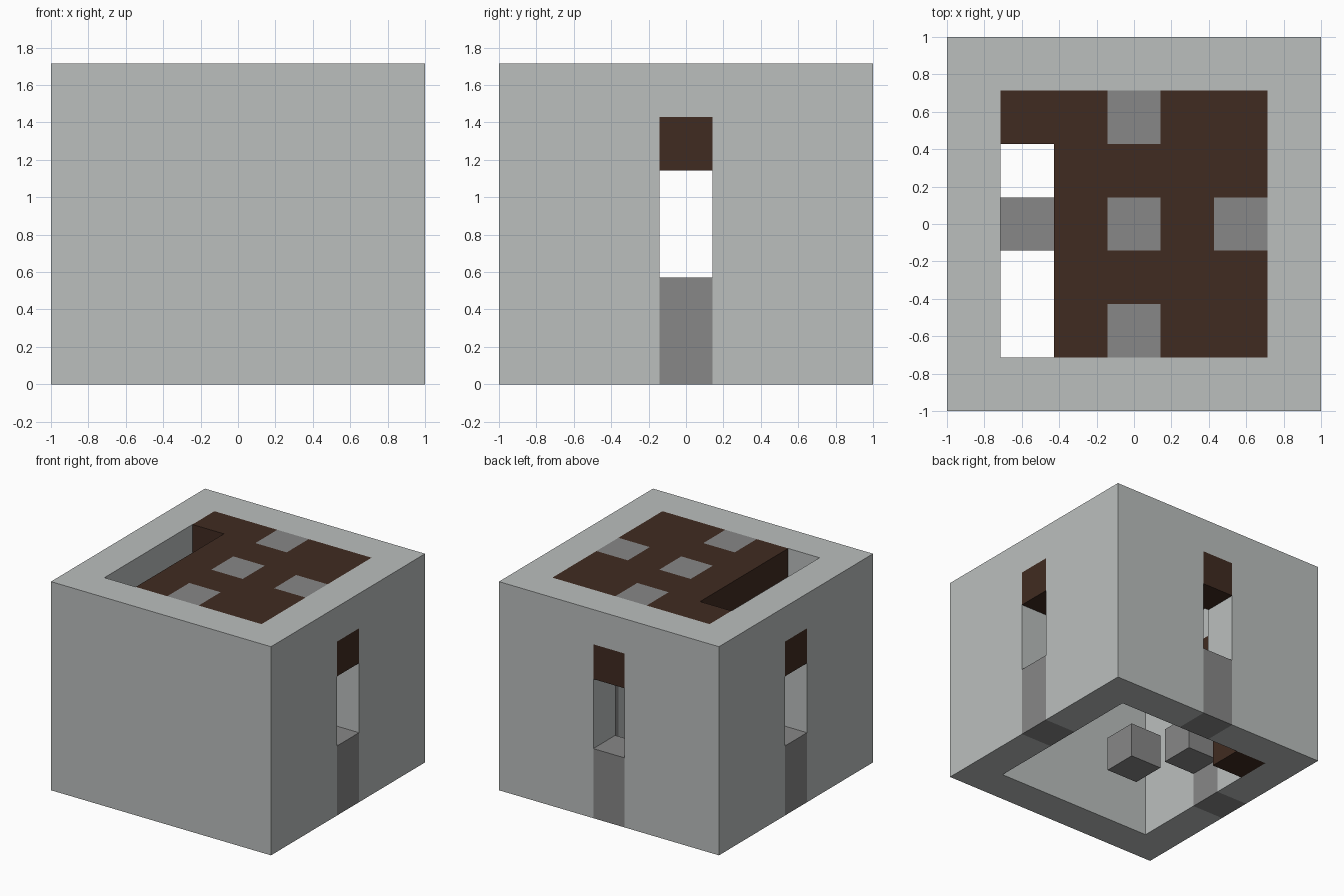
import bpy
import bmesh
from mathutils import Vector

if "Cube" in bpy.data.objects:
    bpy.data.objects.remove(bpy.data.objects["Cube"], do_unlink=True)

U = 2 / 7  # edge of one block


def material(name, color):
    mat = bpy.data.materials.new(name)
    mat.use_nodes = True
    rgba = (*color, 1)
    mat.diffuse_color = rgba
    mat.node_tree.nodes["Principled BSDF"].inputs["Base Color"].default_value = rgba
    return mat


PALE = material("pale_grey", (0.497, 0.521, 0.515))
GREY = material("stone_grey", (0.242, 0.242, 0.242))
BROWN = material("dark_brown", (0.051, 0.024, 0.015))


def add_object(name, bm, mats):
    mesh = bpy.data.meshes.new(name)
    bm.to_mesh(mesh)
    bm.free()
    for mat in mats:
        mesh.materials.append(mat)
    obj = bpy.data.objects.new(name, mesh)
    bpy.context.collection.objects.link(obj)
    return obj


def box(name, low, high, mat):
    """Box between two corners given in block units."""
    bm = bmesh.new()
    bmesh.ops.create_cube(bm, size=1)
    low, high = Vector(low), Vector(high)
    for v in bm.verts:
        for a in range(3):
            v.co[a] = (low[a] if v.co[a] < 0 else high[a]) * U
        v.co.x -= 1
        v.co.y -= 1
    return add_object(name, bm, [mat])


def block(name, cell, mat, height=1):
    i, j, k = cell
    return box(name, cell, (i + 1, j + 1, k + height), mat)


# Outer walls: a solid hollowed out, with three doorways cut through
walls = box("walls", (0, 0, 0), (7, 7, 6), PALE)
cutters = [
    box("cavity_cutter", (1, 1, -1), (6, 6, 7), PALE),
    box("side_doorway_cutter", (-1, 3, -1), (8, 4, 5), PALE),
    box("back_doorway_cutter", (3, 3, -1), (4, 8, 5), PALE),
]
bpy.context.view_layer.objects.active = walls
for cutter in cutters:
    mod = walls.modifiers.new(cutter.name, "BOOLEAN")
    mod.operation = "DIFFERENCE"
    mod.solver = "EXACT"
    mod.object = cutter
    bpy.ops.object.modifier_apply(modifier=mod.name)
    bpy.data.objects.remove(cutter, do_unlink=True)

# Stone threshold and wooden lintel in each doorway
for side, i, j in (("right", 0, 3), ("left", 6, 3), ("back", 3, 6)):
    block(side + "_threshold", (i, j, 0), GREY, height=2)
    block(side + "_lintel", (i, j, 4), BROWN)

# Roof: wooden slab with stone squares and an open strip on one side
bm = bmesh.new()
bmesh.ops.create_grid(bm, x_segments=5, y_segments=5, size=2.5 * U)
stone = {(0, 0), (0, 2), (0, -2), (2, 0)}
opening = []
for face in bm.faces:
    center = face.calc_center_median() / U
    cell = (round(center.x), round(center.y))
    face.material_index = 1 if cell in stone else 0
    if cell[0] == -2 and cell[1] < 2:
        opening.append(face)
bmesh.ops.delete(bm, geom=opening, context="FACES")
roof = add_object("roof", bm, [BROWN, GREY])
roof.location.z = 6 * U
solid = roof.modifiers.new("thickness", "SOLIDIFY")
solid.thickness = U
solid.offset = -1

# Loose blocks inside
block("center_stone", (3, 3, 0), GREY)
block("door_step", (1, 3, 1), GREY)
block("corner_wood", (1, 5, 0), BROWN)
